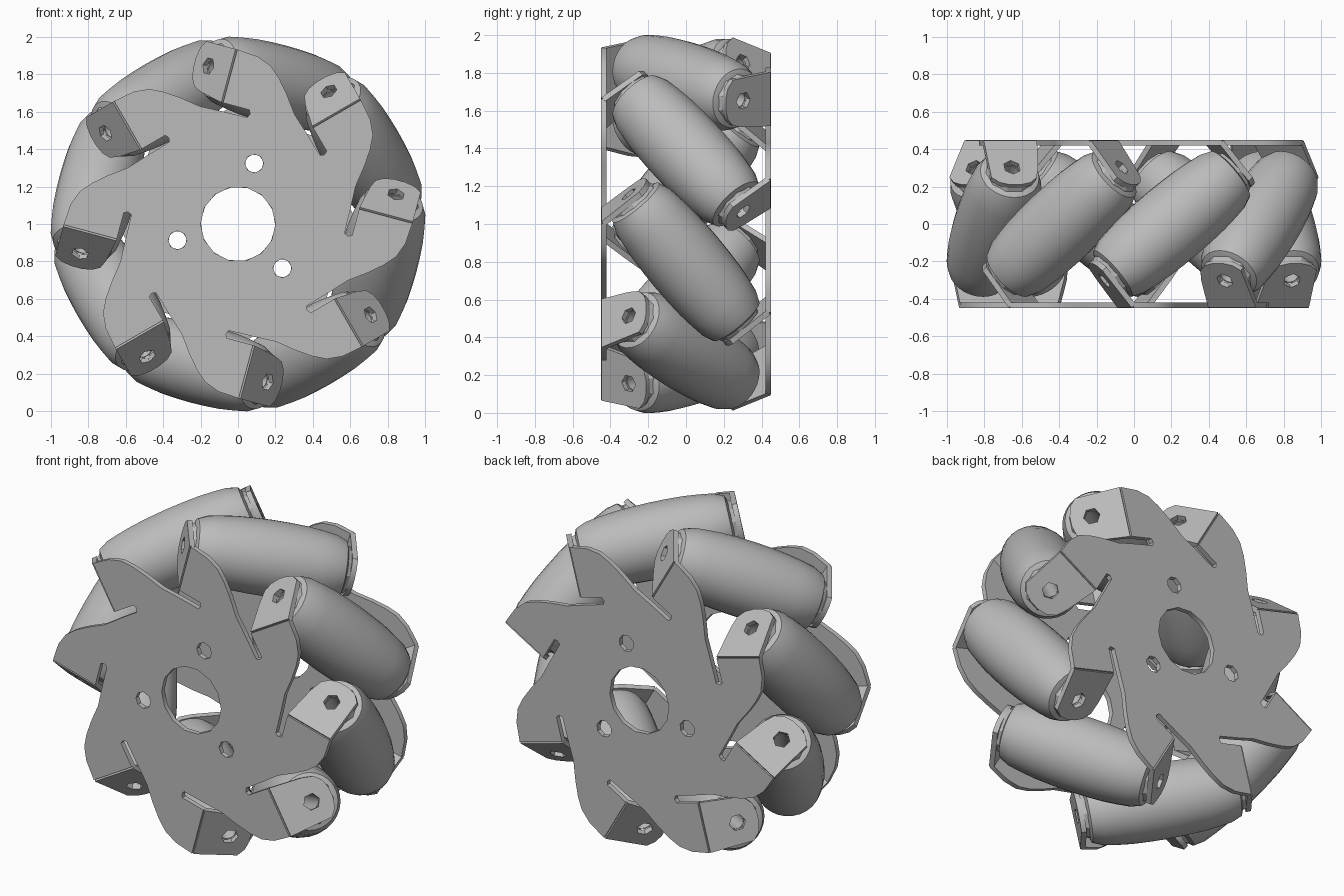
import bpy, math
from mathutils import Matrix, Vector

if "Cube" in bpy.data.objects:
    bpy.data.objects.remove(bpy.data.objects["Cube"])

N = 8                       # rollers
AXIS_R = 0.775              # distance of roller axis from wheel centre
CT, SY = 0.775, 0.633       # roller axis tilt: tangential and sideways parts
CENTRE = Vector((0, 0, 1))

grey = bpy.data.materials.new("light_grey")
grey.diffuse_color = (0.5, 0.5, 0.5, 1)
grey.use_nodes = True
grey.node_tree.nodes["Principled BSDF"].inputs["Base Color"].default_value = grey.diffuse_color


def finish(mesh, angle=30):
    mesh.materials.clear()
    mesh.materials.append(grey)
    for p in mesh.polygons:
        p.use_smooth = True
        p.material_index = 0
    mesh.set_sharp_from_angle(angle=math.radians(angle))
    return mesh


def place(name, mesh, matrix):
    ob = bpy.data.objects.new(name, mesh)
    bpy.context.collection.objects.link(ob)
    ob.matrix_world = matrix
    return ob


def frame(x, y, z, origin):
    m = Matrix((x, y, z)).transposed().to_4x4()
    m.translation = origin
    return m


def sheet(loops, thickness):
    """Flat sheet with holes: first loop is the outline."""
    cu = bpy.data.curves.new("sheet", 'CURVE')
    cu.dimensions = '2D'
    cu.fill_mode = 'BOTH'
    cu.extrude = thickness / 2
    for pts in loops:
        sp = cu.splines.new('POLY')
        sp.points.add(len(pts) - 1)
        for p, (x, y) in zip(sp.points, pts):
            p.co = (x, y, 0, 1)
        sp.use_cyclic_u = True
    ob = bpy.data.objects.new("sheet", cu)
    bpy.context.collection.objects.link(ob)
    dg = bpy.context.evaluated_depsgraph_get()
    mesh = bpy.data.meshes.new_from_object(ob.evaluated_get(dg))
    bpy.data.objects.remove(ob)
    return finish(mesh)


def ring(cx, cy, r, n):
    return [(cx + r * math.cos(2 * math.pi * i / n), cy + r * math.sin(2 * math.pi * i / n))
            for i in range(n)]


def lathe(name, profile, n):
    """Closed (axial, radius) profile spun round local z."""
    k = len(profile)
    verts = [(r * math.cos(2 * math.pi * i / n), r * math.sin(2 * math.pi * i / n), a)
             for i in range(n) for a, r in profile]
    faces = [(i * k + j, ((i + 1) % n) * k + j, ((i + 1) % n) * k + (j + 1) % k, i * k + (j + 1) % k)
             for i in range(n) for j in range(k)]
    mesh = bpy.data.meshes.new(name)
    mesh.from_pydata(verts, [], faces)
    return finish(mesh)


# side plate outline: one swept tooth (tangent, radius), repeated round the wheel
tooth = [(-.226, .566), (-.14, .645), (-.07, .74), (-.01, .81), (.05, .862), (.13, .892),
         (.245, .9), (.245, .605), (.1, .605), (.09, .585), (.1, .563)]
outline = []
for i in range(N):
    phi = math.radians(75 + 45 * i)
    c, s = math.cos(phi), math.sin(phi)
    outline += [(r * c - t * s, r * s + t * c) for t, r in tooth]
holes = [ring(0, 0, .2, 14)]
for a in (75, 195, 315):
    a = math.radians(a)
    holes.append(ring(.335 * math.cos(a), .335 * math.sin(a), .05, 8))
plate_mesh = sheet([outline] + holes, .03)

# bent tab with bolt hole, centred on the roller axis
tab_mesh = sheet([[(-.185, -.17), (0, -.145), (.07, -.125), (.105, -.085), (.12, -.03), (.12, .03),
                   (.105, .085), (.07, .125), (-.185, .125)], ring(0, 0, .047, 6)], .03)

# barrel roller and its end washers
half = [(.435, .12), (.42, .16), (.36, .185), (.28, .197), (.2, .206), (.1, .211)]
barrel = [(.435, .045)] + half + [(0, .213)] + [(-a, r) for a, r in reversed(half)] + [(-.435, .045)]
roller_mesh = lathe("roller", barrel, 28)
washer_mesh = lathe("washer", [(.43, .05), (.43, .135), (.452, .125), (.452, .05)], 10)

# plates: the back one is the front one turned half round a radial line
R0 = Vector((math.cos(math.radians(75)), 0, math.sin(math.radians(75))))
flip_plate = Matrix.Translation(CENTRE) @ Matrix.Rotation(math.pi, 4, R0) @ Matrix.Translation(-CENTRE)
front = Matrix.Translation(CENTRE + Vector((0, -.435, 0))) @ Matrix.Rotation(math.pi / 2, 4, 'X')
place("front_plate", plate_mesh, front)
place("back_plate", plate_mesh, flip_plate @ front)

# rollers with front and back tabs
Y = Vector((0, 1, 0))
for i in range(N):
    phi = math.radians(75 + 45 * i)
    R = Vector((math.cos(phi), 0, math.sin(phi)))
    T = Vector((-math.sin(phi), 0, math.cos(phi)))
    D = (CT * T - SY * Y).normalized()
    S = (SY * T + CT * Y).normalized()
    mid = CENTRE + R * AXIS_R
    spin = frame(R, D.cross(R), D, mid)
    tab = frame(S, R, -D, mid + D * .465)
    flip = Matrix.Translation(mid) @ Matrix.Rotation(math.pi, 4, R) @ Matrix.Translation(-mid)
    place(f"roller_{i}", roller_mesh, spin)
    for side, m in (("front", Matrix.Identity(4)), ("back", flip)):
        place(f"{side}_tab_{i}", tab_mesh, m @ tab)
        place(f"{side}_washer_{i}", washer_mesh, m @ spin)
